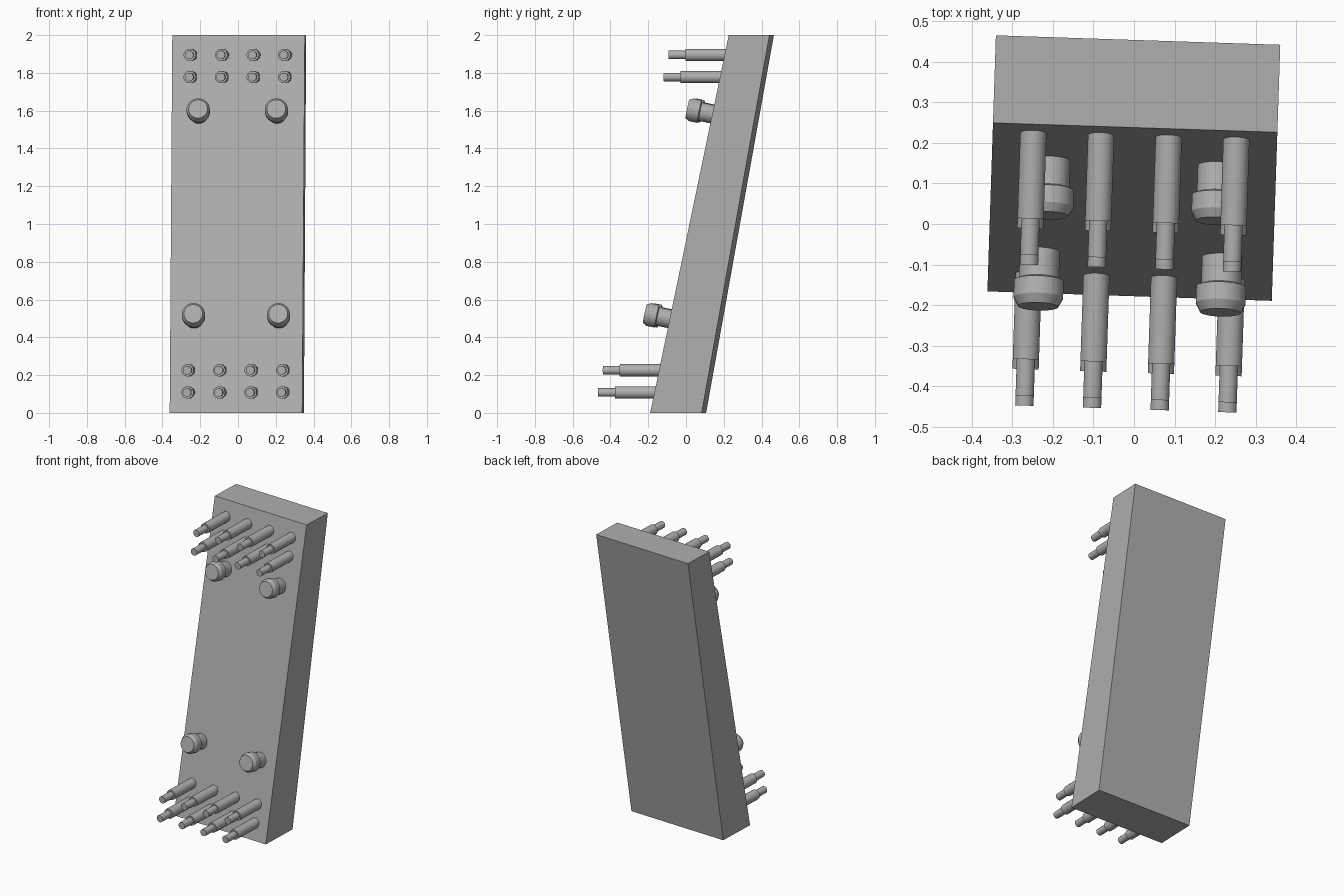
import bpy, bmesh, math
from mathutils import Matrix, Vector

if "Cube" in bpy.data.objects:
    bpy.data.objects.remove(bpy.data.objects["Cube"])

# Whole model is yawed slightly about z
PLACE = Matrix.Translation((-0.005, 0, 0)) @ Matrix.Rotation(math.radians(-1.9), 4, 'Z')
Y_BOTTOM, Y_TOP = -0.178, 0.238         # front face at z = 0 and z = 2
SLOPE = (Y_TOP - Y_BOTTOM) / 2

grey = bpy.data.materials.new("mid_grey")
grey.diffuse_color = (0.43, 0.43, 0.43, 1)
grey.use_nodes = True
grey.node_tree.nodes["Principled BSDF"].inputs["Base Color"].default_value = grey.diffuse_color


def finish(bm, name, matrix, smooth=False):
    bmesh.ops.recalc_face_normals(bm, faces=bm.faces)
    mesh = bpy.data.meshes.new(name)
    bm.to_mesh(mesh)
    bm.free()
    mesh.materials.append(grey)
    obj = bpy.data.objects.new(name, mesh)
    obj.matrix_world = PLACE @ matrix
    bpy.context.collection.objects.link(obj)
    if smooth:
        bpy.ops.object.select_all(action='DESELECT')
        obj.select_set(True)
        bpy.context.view_layer.objects.active = obj
        bpy.ops.object.shade_smooth_by_angle(angle=math.radians(25))
    return obj


def turned(name, profile, sides, tip, axis):
    """Closed turned part: profile is (distance back from tip, radius)."""
    bm = bmesh.new()
    rings = []
    for d, r in profile:
        rings.append([bm.verts.new((r * math.cos(2 * math.pi * (i + 0.5) / sides),
                                    r * math.sin(2 * math.pi * (i + 0.5) / sides), -d))
                      for i in range(sides)])
    for a, b in zip(rings, rings[1:]):
        for i in range(sides):
            j = (i + 1) % sides
            bm.faces.new((a[i], a[j], b[j], b[i]))
    bm.faces.new(rings[0])
    bm.faces.new(rings[-1])
    rot = Vector(axis).to_track_quat('Z', 'Y').to_matrix().to_4x4()
    return finish(bm, name, Matrix.Translation(tip) @ rot, smooth=True)


# Leaning slab, side outline extruded across its width
bm = bmesh.new()
outline = [(Y_BOTTOM, 0), (0.095, 0), (0.454, 2), (Y_TOP, 2)]
face = bm.faces.new([bm.verts.new((-0.351, y, z)) for y, z in outline])
ext = bmesh.ops.extrude_face_region(bm, geom=[face])
bmesh.ops.translate(bm, vec=(0.702, 0, 0),
                    verts=[v for v in ext['geom'] if isinstance(v, bmesh.types.BMVert)])
finish(bm, "leaning_slab", Matrix())

# Four rows of horizontal stepped pins
for row, z in enumerate((0.108, 0.226, 1.778, 1.895)):
    tip_y = Y_BOTTOM + SLOPE * z - 0.301
    for col in range(4):
        x = (col - 1.5) * 0.167
        turned(f"pin_{row}_{col}",
               [(0, 0.023), (0.09, 0.023), (0.09, 0.033), (0.32, 0.033)],
               16, (x, tip_y, z), (0, -1, 0))

# Four headed knobs standing square to the sloping front
knob = [(0, 0.05), (0.022, 0.062), (0.065, 0.062), (0.07, 0.05), (0.165, 0.05)]
for level, half, y, z in (("lower", 0.225, -0.211, 0.525), ("upper", 0.207, 0.014, 1.609)):
    for side, s in (("left", -1), ("right", 1)):
        turned(f"{level}_{side}_knob", knob, 20, (s * half, y, z), (0, -1, SLOPE))
